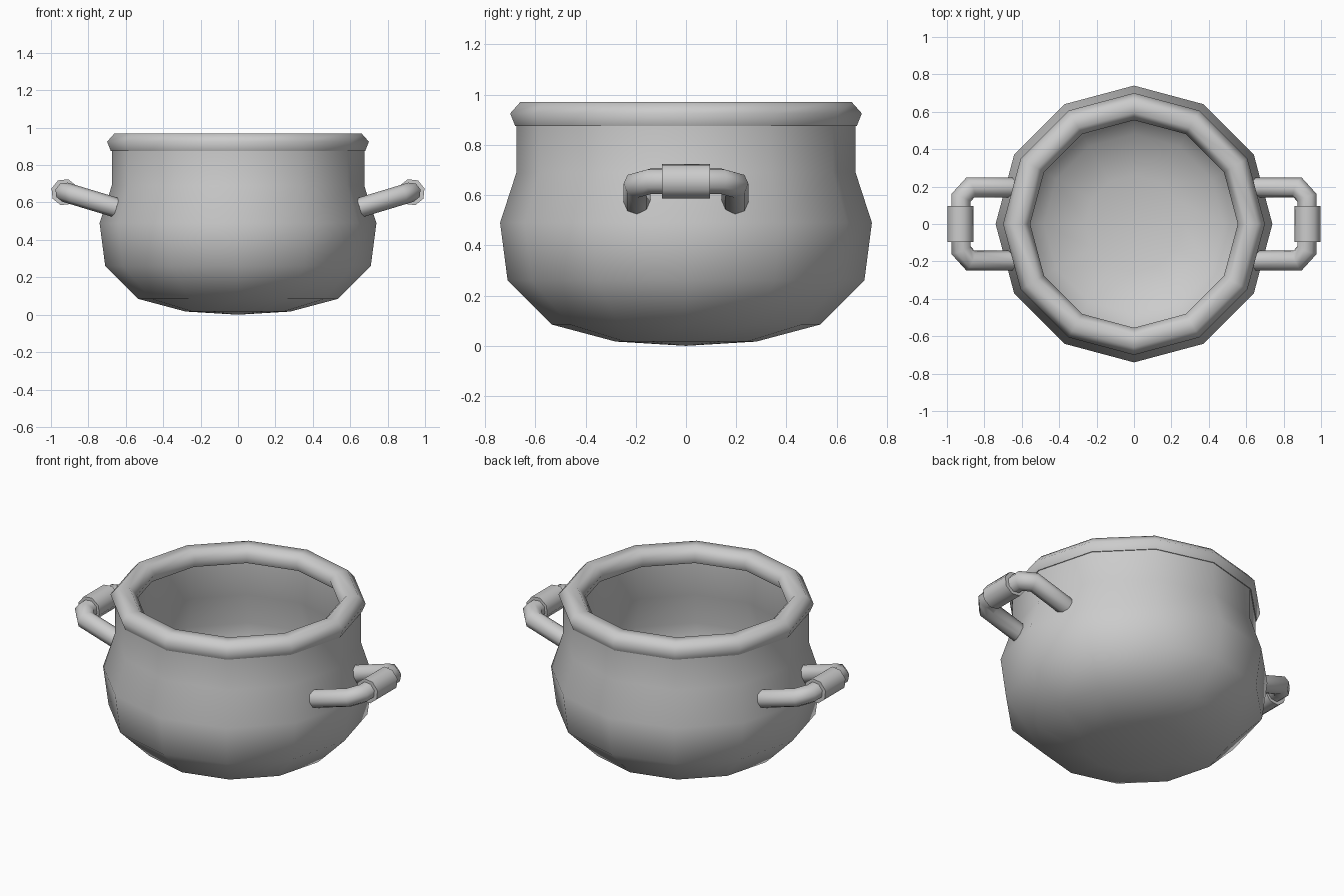
import bpy, bmesh, math
from mathutils import Vector

if "Cube" in bpy.data.objects:
    bpy.data.objects.remove(bpy.data.objects["Cube"])

SIDES = 12


def finish(obj, angle):
    bpy.ops.object.select_all(action='DESELECT')
    obj.select_set(True)
    bpy.context.view_layer.objects.active = obj
    bpy.ops.object.shade_smooth_by_angle(angle=math.radians(angle))


def lathe(name, profile, closed, angle):
    """Revolve (radius, z) points around z."""
    bm = bmesh.new()
    verts = [bm.verts.new((r, 0, z)) for r, z in profile]
    edges = [bm.edges.new(p) for p in zip(verts, verts[1:])]
    if closed:
        edges.append(bm.edges.new((verts[-1], verts[0])))
    bmesh.ops.spin(bm, geom=verts + edges, axis=(0, 0, 1), cent=(0, 0, 0),
                   angle=math.tau, steps=SIDES, use_duplicate=False)
    bmesh.ops.remove_doubles(bm, verts=bm.verts[:], dist=1e-4)
    bmesh.ops.recalc_face_normals(bm, faces=bm.faces[:])
    me = bpy.data.meshes.new(name)
    bm.to_mesh(me)
    bm.free()
    obj = bpy.data.objects.new(name, me)
    bpy.context.collection.objects.link(obj)
    finish(obj, angle)
    return obj


def rod(name, path, radius, n=8):
    """Sweep a ring along a path in the tilted handle plane, mirrored to both sides."""
    pts = [Vector(p) for p in path]
    up = Vector((-0.28, 0, 0.96))
    bm = bmesh.new()
    rings = []
    for i, p in enumerate(pts):
        a = (p - pts[max(i - 1, 0)]).normalized()
        b = (pts[min(i + 1, len(pts) - 1)] - p).normalized()
        t = (a + b).normalized()
        side = t.cross(up).normalized()
        u = side.cross(t).normalized()
        stretch = 1 / max(t.dot(a), t.dot(b))
        rings.append([bm.verts.new(p + radius * (side * stretch * math.cos(k * math.tau / n)
                                                 + u * math.sin(k * math.tau / n)))
                      for k in range(n)])
    for r, s in zip(rings, rings[1:]):
        for k in range(n):
            bm.faces.new((r[k], r[(k + 1) % n], s[(k + 1) % n], s[k]))
    bm.faces.new(rings[0])
    bm.faces.new(rings[-1])
    bmesh.ops.recalc_face_normals(bm, faces=bm.faces[:])
    me = bpy.data.meshes.new(name)
    bm.to_mesh(me)
    bm.free()
    obj = bpy.data.objects.new(name, me)
    bpy.context.collection.objects.link(obj)
    finish(obj, 50)
    obj.modifiers.new("other_side", 'MIRROR').use_axis = (True, False, False)
    return obj


# Pot wall: outside from the base up, then down the inside
lathe("pot_body", [(0, 0), (0.28, 0.017), (0.535, 0.085), (0.71, 0.26), (0.74, 0.49),
                   (0.675, 0.69), (0.675, 0.90), (0.585, 0.90), (0.585, 0.68),
                   (0.65, 0.48), (0.62, 0.29), (0.48, 0.15), (0.26, 0.09), (0, 0.075)],
      False, 60)

# Thick rolled rim
lathe("rim", [(0.68, 0.875), (0.70, 0.925), (0.66, 0.97),
              (0.595, 0.97), (0.555, 0.925), (0.575, 0.875)], True, 65)

# Bent side handles, tilted upward
half = [(0.65, 0.195, 0.572), (0.875, 0.195, 0.64), (0.925, 0.14, 0.655)]
rod("handle_bars", half + [(x, -y, z) for x, y, z in reversed(half)], 0.053)

# Sleeves around the middle of each handle
rod("handle_grips", [(0.928, 0.095, 0.655), (0.928, -0.095, 0.655)], 0.072)
